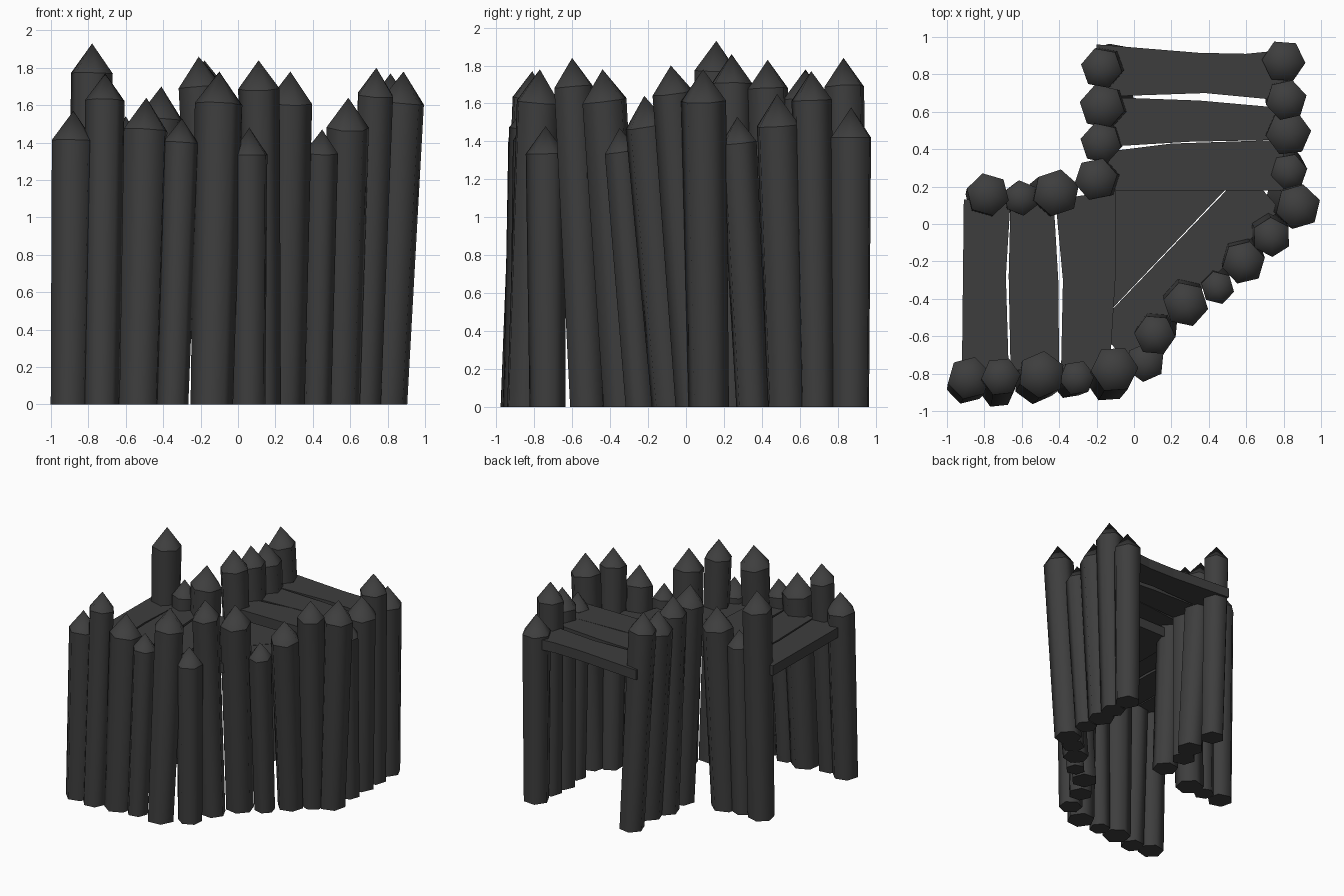
import bpy, bmesh, math, random
from mathutils import Vector

random.seed(4)

old = bpy.data.objects.get("Cube")
if old:
    bpy.data.objects.remove(old, do_unlink=True)

wood = bpy.data.materials.new("dark_grey_wood")
wood.use_nodes = True
colour = (0.048, 0.048, 0.048, 1)
wood.diffuse_color = colour
wood.node_tree.nodes["Principled BSDF"].inputs["Base Color"].default_value = colour


def finish(bm, name):
    bmesh.ops.recalc_face_normals(bm, faces=bm.faces)
    mesh = bpy.data.meshes.new(name)
    bm.to_mesh(mesh)
    bm.free()
    mesh.materials.append(wood)
    obj = bpy.data.objects.new(name, mesh)
    bpy.context.collection.objects.link(obj)
    return obj


def post(name, base, tip, height, radius):
    """Leaning six-sided log with a pointed head."""
    bm = bmesh.new()
    foot = Vector((*base, 0))
    peak = Vector((*tip, height))
    lean = (peak - foot) / height
    neck = foot + lean * (height - radius * 1.45)
    turn = random.uniform(0, math.pi / 3)

    def ring(centre, r, tilt):
        verts = []
        for i in range(6):
            a = turn + i * math.pi / 3
            dx, dy = r * math.cos(a), r * math.sin(a)
            dz = -tilt * (lean.x * dx + lean.y * dy)
            verts.append(bm.verts.new(centre + Vector((dx, dy, dz))))
        return verts

    low = ring(foot, radius * 0.95, 0)
    high = ring(neck, radius * 1.06, 2)
    top = bm.verts.new(peak)
    bm.faces.new(low[::-1])
    for i in range(6):
        j = (i + 1) % 6
        bm.faces.new((low[i], low[j], high[j], high[i])).smooth = True
        bm.faces.new((high[i], high[j], top)).smooth = True
        # Crisp edges at the foot and the shoulder of the head
        for loop in (low, high):
            bm.edges.get((loop[i], loop[j])).smooth = False
    finish(bm, name)


def plank(name, outline, top, thick=0.085):
    """Flat board from its outline seen from above."""
    bm = bmesh.new()
    face = bm.faces.new([bm.verts.new((x, y, top - thick)) for x, y in outline])
    moved = bmesh.ops.extrude_face_region(bm, geom=[face])["geom"]
    bmesh.ops.translate(bm, vec=(0, 0, thick),
                        verts=[v for v in moved if isinstance(v, bmesh.types.BMVert)])
    finish(bm, name)


# Walls: foot position, tip position, height, radius
front_wall = [
    ((-.90, -.86), (-.88, -.82), 1.57, .11),
    ((-.73, -.89), (-.71, -.81), 1.77, .10),
    ((-.53, -.85), (-.49, -.80), 1.64, .12),
    ((-.35, -.85), (-.30, -.82), 1.53, .09),
    ((-.14, -.84), (-.10, -.77), 1.78, .12),
    ((.06, -.73), (.06, -.74), 1.48, .10),
]
diagonal_wall = [
    ((.13, -.52), (.11, -.60), 1.84, .105),
    ((.25, -.33), (.28, -.44), 1.78, .115),
    ((.42, -.24), (.45, -.35), 1.47, .085),
    ((.55, -.08), (.59, -.22), 1.64, .11),
    ((.68, .04), (.74, -.08), 1.80, .10),
    ((.80, .12), (.885, .09), 1.78, .115),
]
left_wall = [
    ((.80, .35), (.83, .27), 1.53, .095),
    ((.79, .53), (.83, .48), 1.65, .115),
    ((.80, .69), (.815, .66), 1.77, .105),
    ((.80, .87), (.80, .87), 1.58, .11),
]
back_wall = [
    ((-.10, .87), (-.18, .83), 1.84, .105),
    ((-.08, .61), (-.18, .63), 1.78, .115),
    ((-.14, .46), (-.18, .43), 1.83, .105),
    ((-.13, .24), (-.21, .24), 1.86, .11),
]
right_wall = [
    ((-.47, .14), (-.41, .17), 1.70, .12),
    ((-.63, .13), (-.60, .14), 1.54, .09),
    ((-.80, .13), (-.78, .16), 1.93, .11),
]
walls = dict(front=front_wall, diagonal=diagonal_wall, left=left_wall,
             back=back_wall, right=right_wall)
for side, posts in walls.items():
    for n, spec in enumerate(posts, 1):
        post(f"{side}_post_{n}", *spec)

# Walkway boards across the back arm
back_boards = [
    [(-.2, .96), (.35, .915), (.6, .91), (.8, .93), (.8, .66), (.38, .70), (-.2, .68)],
    [(-.2, .68), (.35, .66), (.8, .62), (.8, .45), (.3, .44), (-.2, .41)],
    [(-.2, .38), (.2, .43), (.8, .45), (.8, .18), (-.1, .18)],
]
# Walkway boards across the right arm
right_boards = [
    [(-.91, .13), (-.92, -.78), (-.67, -.78), (-.685, -.28), (-.66, .13)],
    [(-.66, .13), (-.67, -.28), (-.66, -.78), (-.40, -.78), (-.405, -.3), (-.43, .13)],
    [(-.42, .13), (-.38, -.3), (-.39, -.78), (-.13, -.78), (-.1, -.3), (-.1, .18)],
]
# Boards filling the corner
corner_boards = [
    [(-.2, .28), (-.2, -.19), (.24, .28)],
    [(-.2, -.19), (-.2, -.54), (.58, .28), (.24, .28)],
    [(-.2, -.545), (-.04, -.74), (.06, -.66), (.78, .08), (.6, .28), (.59, .28)],
]
for group, boards, height in (("back", back_boards, 1.40),
                              ("right", right_boards, 1.31),
                              ("corner", corner_boards, 1.29)):
    for n, outline in enumerate(boards, 1):
        plank(f"{group}_board_{n}", outline, height)
